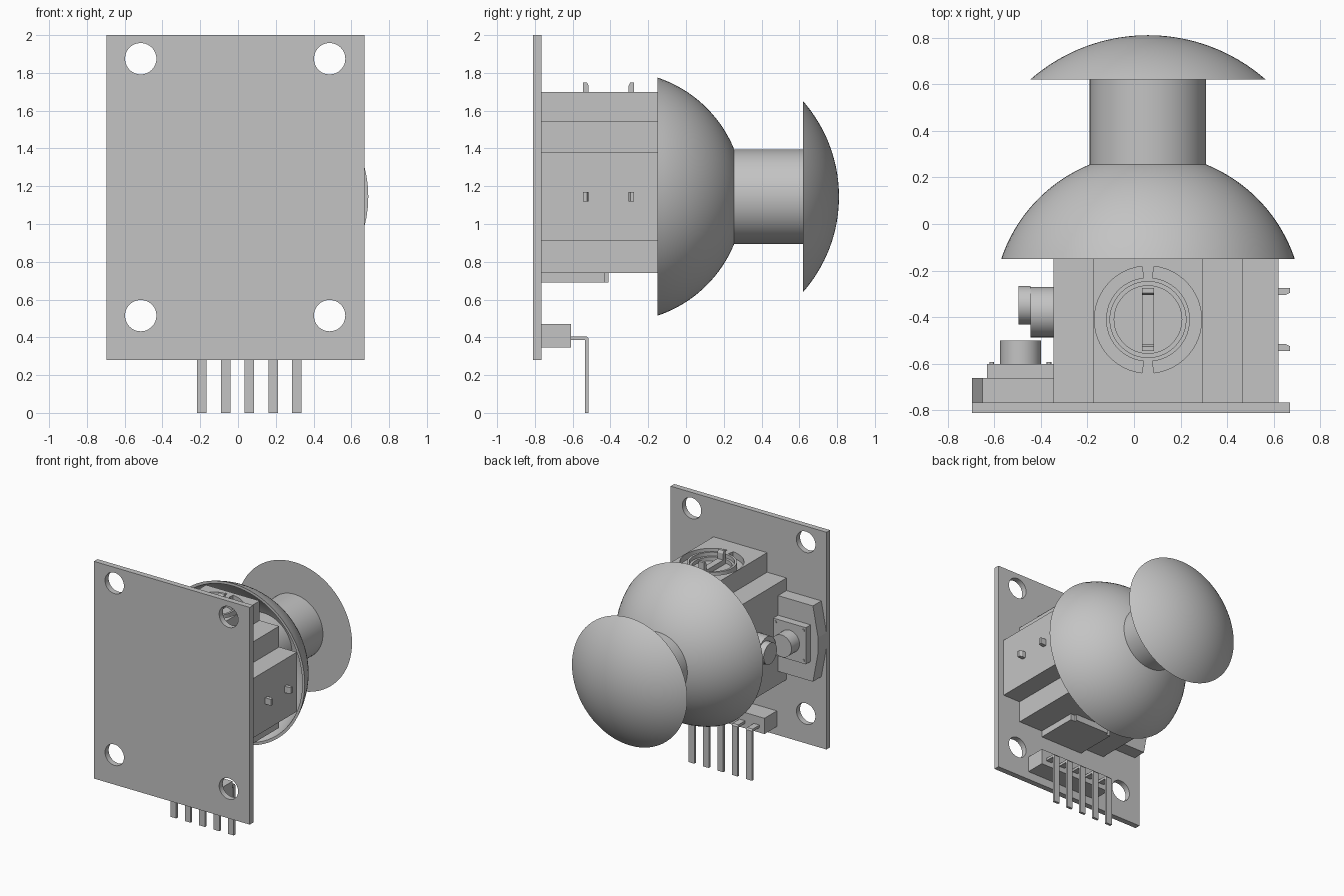
import bpy, bmesh, math
from mathutils import Matrix, Vector

cube = bpy.data.objects.get("Cube")
if cube:
    bpy.data.objects.remove(cube, do_unlink=True)

grey = bpy.data.materials.new("plain grey")
grey.use_nodes = True
grey.diffuse_color = (0.55, 0.55, 0.55, 1)
grey.node_tree.nodes["Principled BSDF"].inputs["Base Color"].default_value = (0.55, 0.55, 0.55, 1)

CX, CZ = 0.06, 1.145          # centre of the stick
BOARD = -0.765                # back surface of the board


def frame(x, y, z, origin=(0, 0, 0)):
    """Matrix with the given local axes and origin."""
    m = Matrix((x, y, z)).transposed().to_4x4()
    m.translation = Vector(origin)
    return m


ALONG_X = frame((0, 1, 0), (0, 0, 1), (1, 0, 0))     # profile in y, z
ALONG_Y = frame((1, 0, 0), (0, 0, 1), (0, -1, 0))    # profile in x, z, depth is -y


def finish(name, bm):
    bmesh.ops.recalc_face_normals(bm, faces=bm.faces)
    mesh = bpy.data.meshes.new(name)
    bm.to_mesh(mesh)
    bm.free()
    mesh.materials.append(grey)
    ob = bpy.data.objects.new(name, mesh)
    bpy.context.collection.objects.link(ob)
    return ob


def activate(ob):
    bpy.ops.object.select_all(action='DESELECT')
    ob.select_set(True)
    bpy.context.view_layer.objects.active = ob


def smooth(ob):
    activate(ob)
    bpy.ops.object.shade_smooth_by_angle(angle=math.radians(30))


def prism(name, pts, low, high, matrix=Matrix()):
    bm = bmesh.new()
    base = bm.faces.new([bm.verts.new((a, b, low)) for a, b in pts])
    out = bmesh.ops.extrude_face_region(bm, geom=[base])
    moved = [v for v in out["geom"] if isinstance(v, bmesh.types.BMVert)]
    bmesh.ops.translate(bm, verts=moved, vec=(0, 0, high - low))
    bm.transform(matrix)
    return finish(name, bm)


def rect(a0, a1, b0, b1):
    return [(a0, b0), (a1, b0), (a1, b1), (a0, b1)]


def box(name, x, y, z):
    return prism(name, rect(*x, *y), *z)


def arc(r, start=0, end=2 * math.pi, n=48, centre=(0, 0)):
    step = (end - start) / n
    return [(centre[0] + r * math.cos(start + i * step),
             centre[1] + r * math.sin(start + i * step)) for i in range(n + 1)]


def circle(r, centre=(0, 0), n=48):
    return arc(r, n=n, centre=centre)[:-1]


def cut(ob, cutter):
    mod = ob.modifiers.new("cut", 'BOOLEAN')
    mod.operation, mod.solver, mod.object = 'DIFFERENCE', 'EXACT', cutter
    activate(ob)
    bpy.ops.object.modifier_apply(modifier=mod.name)
    bpy.data.objects.remove(cutter, do_unlink=True)


def lathe(name, profile):
    """Turn (radius, y) points around the stick axis."""
    bm = bmesh.new()
    verts = [bm.verts.new((CX + r, y, CZ)) for r, y in profile]
    edges = [bm.edges.new(pair) for pair in zip(verts, verts[1:])]
    bmesh.ops.spin(bm, geom=verts + edges, cent=(CX, 0, CZ), axis=(0, 1, 0),
                   angle=2 * math.pi, steps=72, use_merge=True)
    bmesh.ops.remove_doubles(bm, verts=bm.verts, dist=1e-4)
    ob = finish(name, bm)
    smooth(ob)
    return ob


def sphere_profile(radius, centre, y0, y1, n=20):
    ys = [y0 + (y1 - y0) * math.sin(math.pi / 2 * i / n) for i in range(n + 1)]
    return [(math.sqrt(max(0, radius ** 2 - (y - centre) ** 2)), y) for y in ys]


# Circuit board with four mounting holes
board = box("circuit_board", (-0.695, 0.67), (-0.81, BOARD), (0.28, 2.0))
for x in (-0.515, 0.485):
    for z in (0.515, 1.875):
        cut(board, prism("hole", circle(0.083, (x, z)), 0.7, 0.9, ALONG_Y))
smooth(board)

# Housing core and the clip under it
box("housing", (-0.345, 0.465), (BOARD, -0.15), (0.74, 1.545))
box("clip_plate", (-0.13, 0.25), (BOARD, -0.43), (0.69, 0.74))
box("clip_lip", (-0.09, 0.21), (-0.43, -0.41), (0.69, 0.74))


# Two identical rotary sensors, one on top and one on the side
def sensor(label, matrix):
    block = prism(label + "_sensor_block", rect(-0.355, 0.26, -0.235, 0.235), -0.155, 0, matrix)
    for side in (0, math.pi):
        a, b = side + 0.11, side + math.pi - 0.11
        ring = arc(0.23, a, b, 24) + arc(0.18, b, a, 24)
        cut(block, prism("groove", ring, -0.05, 0.01, matrix))
    for r, depth in ((0.163, -0.03), (0.145, -0.06)):
        cut(block, prism("recess", circle(r), depth, 0.01, matrix))
    smooth(block)
    half = [(0.105, -0.02), (0.105, 0.03), (0.115, 0.05), (0.135, 0.05), (0.135, -0.06)]
    contact = half + [(-x, z) for x, z in reversed(half)]
    prism(label + "_sensor_contact", contact, -0.025, 0.025,
          matrix @ Matrix.Rotation(math.pi / 2, 4, 'X'))


sensor("top", frame((0, 1, 0), (-1, 0, 0), (0, 0, 1), (CX, -0.41, 1.70)))
sensor("side", frame((0, 1, 0), (0, 0, 1), (1, 0, 0), (0.62, -0.41, CZ)))

# Hollow dome, stem and cap
outer = sphere_profile(0.664, -0.36, -0.15, 0.255)
inner = sphere_profile(0.644, -0.36, -0.15, 0.235)
lathe("dome", outer + inner[::-1] + outer[:1])
lathe("stem", [(0, -0.15), (0.25, -0.15), (0.25, 0.625), (0, 0.625)])
lathe("cap", [(0, 0.62)] + sphere_profile(0.766, 0.044, 0.62, 0.81))

# Push switch beside the housing
half = [(-0.345, 0.3), (-0.65, 0.3), (-0.695, 0.06)]
outline = [(x, CZ + z) for x, z in half] + [(x, CZ - z) for x, z in reversed(half)]
prism("switch_base", outline, 0.66, -BOARD, ALONG_Y)
box("switch_body", (-0.63, -0.345), (-0.66, -0.6), (CZ - 0.145, CZ + 0.145))
smooth(prism("switch_button", circle(0.0875, (-0.487, CZ)), 0.5, 0.6, ALONG_Y))
for x in (-0.61, -0.365):
    for z in (CZ - 0.12, CZ + 0.12):
        prism("switch_rivet", circle(0.01, (x, z), 12), 0.593, 0.6, ALONG_Y)

# Shaft end that presses the switch
smooth(prism("shaft_collar", circle(0.108, (-0.378, CZ)), -0.445, -0.345, ALONG_X))
smooth(prism("shaft_tip", circle(0.083, (-0.348, CZ)), -0.495, -0.445, ALONG_X))

# Pin header with five bent pins
box("pin_header", (CX - 0.32, CX + 0.32), (BOARD, -0.61), (0.345, 0.47))
bend = [(-0.62, 0.385), (-0.535, 0.385), (-0.535, 0), (-0.515, 0),
        (-0.515, 0.393), (-0.525, 0.405), (-0.62, 0.405)]
for i in range(-2, 3):
    x = CX + 0.126 * i
    prism("pin", bend, x - 0.025, x + 0.025, ALONG_X)
